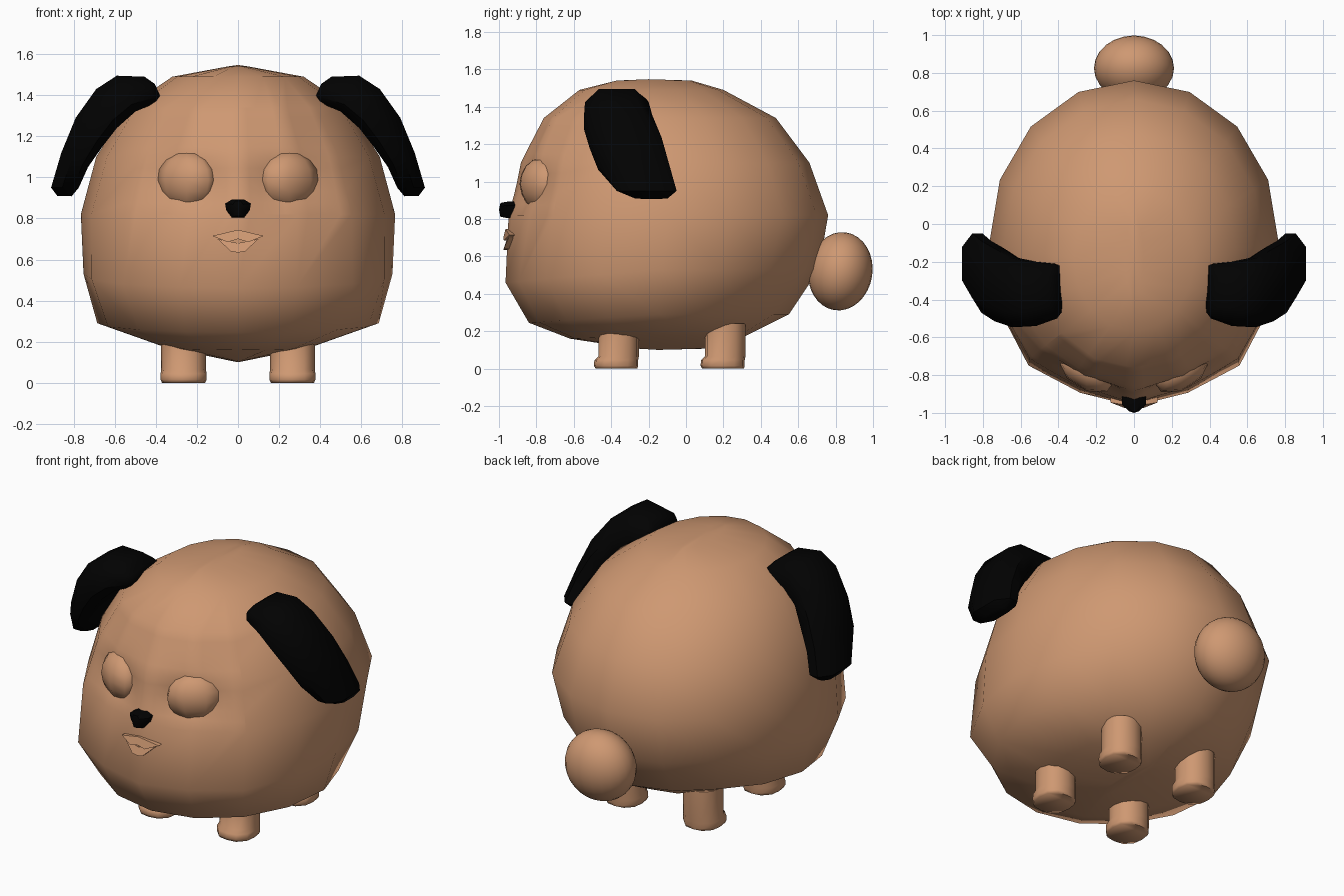
import bpy, bmesh, math
from mathutils import Matrix, Vector

if "Cube" in bpy.data.objects:
    bpy.data.objects.remove(bpy.data.objects["Cube"])


def material(name, rgb):
    m = bpy.data.materials.new(name)
    m.diffuse_color = (*rgb, 1)
    m.use_nodes = True
    m.node_tree.nodes["Principled BSDF"].inputs["Base Color"].default_value = m.diffuse_color
    return m


TAN = material("tan fur", (0.62, 0.315, 0.168))
BLACK = material("black fur", (0.0005, 0.0005, 0.0005))


def finish(name, bm, mat, angle=60):
    bmesh.ops.recalc_face_normals(bm, faces=bm.faces)
    me = bpy.data.meshes.new(name)
    bm.to_mesh(me)
    bm.free()
    me.materials.append(mat)
    ob = bpy.data.objects.new(name, me)
    bpy.context.collection.objects.link(ob)
    bpy.ops.object.select_all(action='DESELECT')
    ob.select_set(True)
    bpy.context.view_layer.objects.active = ob
    bpy.ops.object.shade_smooth_by_angle(angle=math.radians(angle))
    return ob


def loft(rings, start=None, end=None):
    """Skin rings of points; close each end with a pole or a cap."""
    bm = bmesh.new()
    vs = [[bm.verts.new(p) for p in r] for r in rings]
    n = len(vs[0])
    for a, b in zip(vs, vs[1:]):
        for i in range(n):
            j = (i + 1) % n
            bm.faces.new((a[i], a[j], b[j], b[i]))
    for ring, pole in ((vs[0], start), (vs[-1], end)):
        if pole is None:
            bm.faces.new(ring)
        else:
            p = bm.verts.new(pole)
            for i in range(n):
                bm.faces.new((ring[i], ring[(i + 1) % n], p))
    return bm


def ellipse(cx, cy, rx, ry, z, n, front=0.0, back=0.0, dent=0.0, drop=0.0):
    """Ellipse with diagonals pushed out, a wedge-like front and a dropped front."""
    pts = []
    for i in range(n):
        a = math.tau * i / n
        s = math.sin(a)
        k = 1 + (front if s < 0 else back) * abs(math.sin(2 * a)) ** 2
        if s < -0.8:
            k -= dent * math.sin(4 * a) ** 2
        pts.append((cx + rx * k * math.cos(a), cy + ry * k * s,
                    z - drop * max(0, -s)))
    return pts


# Body: stacked ellipses
# (z, half width, front y, back y, front and back squareness, dent, front drop)
levels = [(1.54, 0.05, -0.37, 0.03, 0, 0, 0, 0),
          (1.49, 0.32, -0.57, 0.20, 0, 0, 0, 0),
          (1.34, 0.54, -0.76, 0.48, 0, 0, 0, 0),
          (1.10, 0.69, -0.885, 0.66, 0, 0, 0, 0),
          (0.82, 0.765, -0.95, 0.76, 0.02, 0.01, 0.02, 0),
          (0.53, 0.752, -0.965, 0.71, 0.05, -0.03, 0.035, 0.07),
          (0.29, 0.685, -0.84, 0.55, 0.0, -0.09, 0, 0.045),
          (0.175, 0.36, -0.62, 0.32, 0.04, 0.0, 0, 0.015),
          (0.108, 0.04, -0.28, 0.16, 0, 0, 0, 0)]
bm = loft([ellipse(0, (f + b) / 2, w, (b - f) / 2, z, 16, *rest)
           for z, w, f, b, *rest in levels], (0, -0.2, 1.547), (0, -0.15, 0.1))
# Finer face area with shallow eye sockets
face = [f for f in bm.faces
        if f.calc_center_median().y < -0.6 and 0.8 < f.calc_center_median().z < 1.3]
edges = list({e for f in face for e in f.edges})
bmesh.ops.subdivide_edges(bm, edges=edges, cuts=4, use_grid_fill=True)
for v in bm.verts:
    if v.co.y < -0.5:
        d2 = ((abs(v.co.x) - 0.24) / 0.16) ** 2 + ((v.co.z - 0.97) / 0.13) ** 2
        v.co.y += 0.055 * math.exp(-d2)
finish("body", bm, TAN, 180)

for side, label in ((1, "right"), (-1, "left")):
    # Closed eye: faceted ball with the upper lid overhanging a crease
    bm = bmesh.new()
    bmesh.ops.create_uvsphere(bm, u_segments=8, v_segments=8, radius=1)
    for v in bm.verts:
        x, y, z = v.co
        lid = 1.0 if z > -0.01 else 0.96
        v.co = Vector((side * 0.25 + x * 0.15, -0.775 + y * 0.11 * lid,
                       0.985 + z * 0.14))
        v.co.y += 0.35 * (side * v.co.x - 0.25)
    finish(label + "_eye", bm, TAN, 180)

    # Floppy ear: (outer x, z, inner x, z, front y, back y)
    cuts = [(0.405, 1.455, 0.38, 1.40, -0.47, -0.22),
            (0.455, 1.49, 0.395, 1.365, -0.50, -0.21),
            (0.59, 1.495, 0.50, 1.32, -0.54, -0.20),
            (0.69, 1.43, 0.59, 1.24, -0.545, -0.18),
            (0.79, 1.29, 0.66, 1.15, -0.515, -0.13),
            (0.86, 1.12, 0.73, 1.05, -0.47, -0.09),
            (0.91, 0.95, 0.775, 0.95, -0.37, -0.05),
            (0.88, 0.91, 0.81, 0.908, -0.27, -0.10)]
    shape = [(0.22, 0), (0.78, 0), (1, 0.4), (1, 0.8),
             (0.85, 1), (0.15, 1), (0, 0.8), (0, 0.4)]
    rings = []
    for ox, oz, ix, iz, y0, y1 in cuts:
        rings.append([(side * (ox + (ix - ox) * t), y0 + (y1 - y0) * s,
                       oz + (iz - oz) * t) for s, t in shape])
    finish(label + "_ear", loft(rings), BLACK, 50)

    # Legs with a small toe lip at the front
    for y, end in ((-0.36, "front"), (0.21, "back")):
        x = side * 0.265
        rings = [ellipse(x, y - 0.012, 0.105, 0.112, 0, 12, 0.08, 0.08),
                 ellipse(x, y - 0.014, 0.112, 0.118, 0.015, 12, 0.08, 0.08),
                 ellipse(x, y - 0.013, 0.112, 0.117, 0.045, 12, 0.08, 0.08),
                 ellipse(x, y, 0.109, 0.108, 0.065, 12, 0.05, 0.05),
                 ellipse(x, y, 0.109, 0.108, 0.24, 12, 0.05, 0.05)]
        finish(f"{end}_{label}_leg", loft(rings), TAN, 75)

# Round tail
bm = bmesh.new()
bmesh.ops.create_uvsphere(
    bm, u_segments=24, v_segments=16, radius=1,
    matrix=Matrix.Translation((0, 0.825, 0.52)) @ Matrix.Rotation(-0.15, 4, 'X')
    @ Matrix.Diagonal((0.212, 0.172, 0.21, 1)))
finish("tail", bm, TAN, 180)

# Nose: wide at the top, narrowing forwards to the tip
outline = [(-0.03, 0.892), (0.03, 0.892), (0.063, 0.872), (0.057, 0.84),
           (0.03, 0.805), (-0.03, 0.805), (-0.057, 0.84), (-0.063, 0.872)]
rings = [[(x * kx, y, 0.85 + (z - 0.85) * kz) for x, z in outline]
         for y, kx, kz in ((-0.90, 1, 1), (-0.958, 1, 1), (-0.992, 0.4, 0.85))]
finish("nose", loft(rings, None, (0, -1.0, 0.85)), BLACK, 40)

# Mouth: upper and lower lip wedges meeting in a crease
for name, pts in (
        ("upper_lip", [(-0.125, -0.945, 0.715), (0, -0.965, 0.745), (0.125, -0.945, 0.715),
                       (0.05, -0.974, 0.685), (0, -0.977, 0.70), (-0.05, -0.974, 0.685)]),
        ("lower_lip", [(-0.10, -0.948, 0.70), (0, -0.962, 0.68), (0.10, -0.948, 0.70),
                       (0.035, -0.975, 0.64), (0, -0.977, 0.634), (-0.035, -0.975, 0.64)])):
    finish(name, loft([pts, [(x, -0.90, z) for x, _, z in pts]]), TAN, 30)
